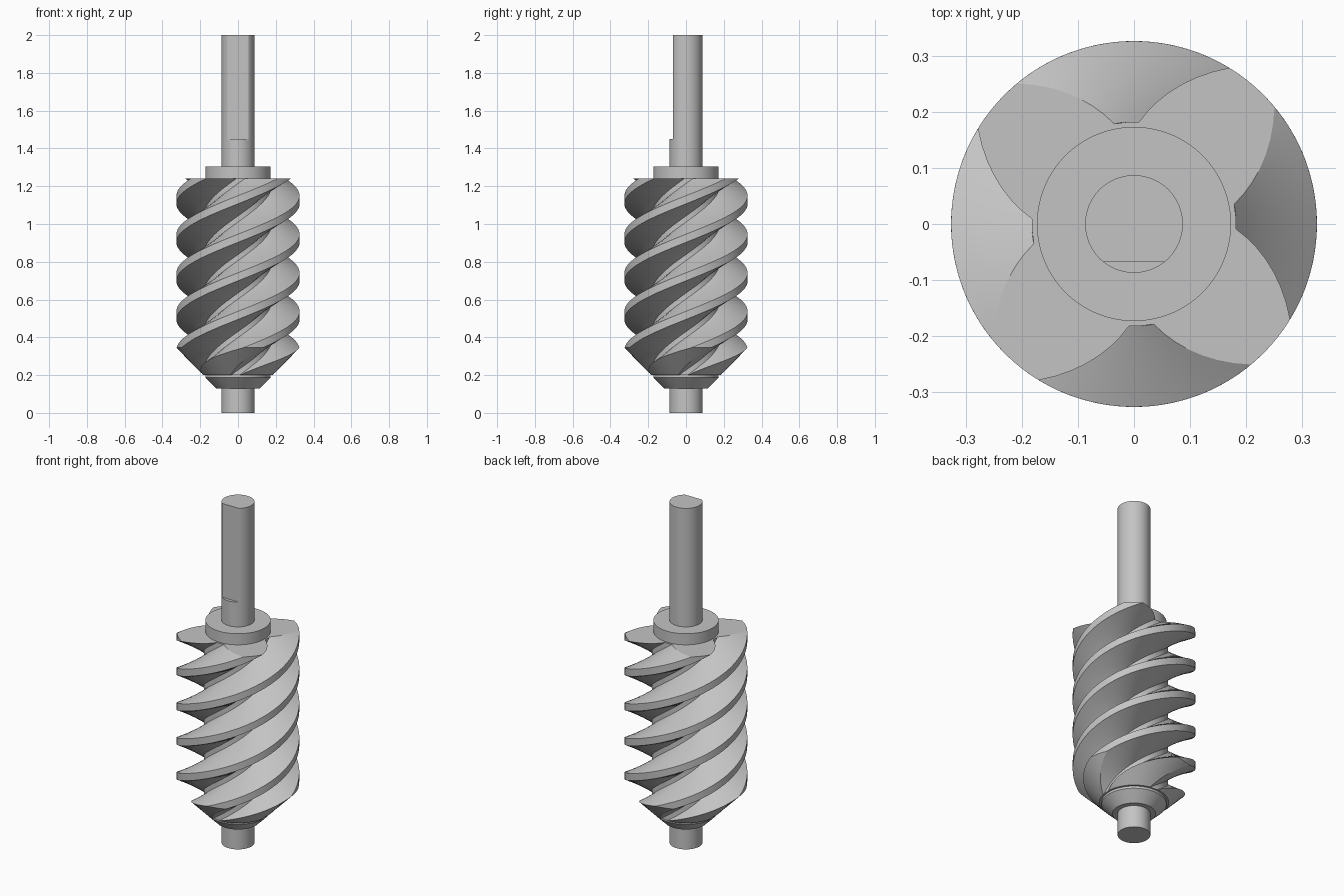
import bpy, bmesh
from math import cos, sin, pi, radians

cube = bpy.data.objects.get("Cube")
if cube:
    bpy.data.objects.remove(cube, do_unlink=True)

steel = bpy.data.materials.new("grey_steel")
steel.use_nodes = True
GREY = (0.55, 0.55, 0.55, 1)
steel.diffuse_color = GREY
steel.node_tree.nodes["Principled BSDF"].inputs["Base Color"].default_value = GREY


def loft(name, rings):
    """Skin a stack of equal-count rings and cap both ends."""
    bm = bmesh.new()
    loops = [[bm.verts.new(p) for p in ring] for ring in rings]
    n = len(loops[0])
    for a, b in zip(loops, loops[1:]):
        for i in range(n):
            j = (i + 1) % n
            bm.faces.new((a[i], a[j], b[j], b[i]))
    bm.faces.new(loops[0][::-1])
    bm.faces.new(loops[-1])
    bmesh.ops.remove_doubles(bm, verts=bm.verts, dist=1e-5)
    bmesh.ops.recalc_face_normals(bm, faces=bm.faces)
    mesh = bpy.data.meshes.new(name)
    bm.to_mesh(mesh)
    bm.free()
    mesh.materials.append(steel)
    obj = bpy.data.objects.new(name, mesh)
    bpy.context.collection.objects.link(obj)
    bpy.ops.object.select_all(action="DESELECT")
    obj.select_set(True)
    bpy.context.view_layer.objects.active = obj
    bpy.ops.object.shade_smooth_by_angle(angle=radians(25))
    return obj


def circle(r, z, flat=-1, n=128):
    """Round ring, optionally flattened on the front side."""
    return [(r * cos(2 * pi * i / n), max(flat, r * sin(2 * pi * i / n)), z)
            for i in range(n)]


# Shaft with a flat on the front of its upper end
R, FLAT = 0.087, -0.068
loft("shaft", [circle(R, 0), circle(R, 1.45),
               circle(R, 1.45, FLAT), circle(R, 2, FLAT)])

# Collars above and below the worm
loft("upper_collar", [circle(0.173, 1.235), circle(0.173, 1.305)])
loft("lower_collar", [circle(0.115, 0.13), circle(0.173, 0.187),
                      circle(0.173, 0.21)])

# Four-start right-handed worm, tapered at the bottom
BOTTOM, SHOULDER, TOP = 0.197, 0.345, 1.24
ROOT, OUTER, LEAD = 0.182, 0.326, 0.816
STARTS, FLOOR_HALF, MOUTH_HALF = 4, 7.0, 35.6


def worm_ring(z):
    t = min(1, (z - BOTTOM) / (SHOULDER - BOTTOM))
    tip = ROOT + (OUTER - ROOT) * t
    mouth = FLOOR_HALF + (MOUTH_HALF - FLOOR_HALF) * t
    flank = [(FLOOR_HALF + (mouth - FLOOR_HALF) * k / 7,
              ROOT + (tip - ROOT) * k / 7) for k in range(8)]
    tooth = [(-a, r) for a, r in flank[::-1]] + [(0, ROOT)] + flank
    land = 90 - 2 * mouth
    tooth += [(mouth + land * k / 8, tip) for k in range(1, 8)]
    turn = 4.2 + 360 * (z - TOP) / LEAD
    ring = []
    for s in range(STARTS):
        for a, r in tooth:
            ang = radians(a + turn + s * 360 / STARTS)
            ring.append((r * cos(ang), r * sin(ang), z))
    return ring


LOW, HIGH = 24, 110
heights = [BOTTOM + 0.003 + (SHOULDER - BOTTOM - 0.003) * i / LOW for i in range(LOW)]
heights += [SHOULDER + (TOP - SHOULDER) * i / HIGH for i in range(HIGH + 1)]
loft("worm_thread", [worm_ring(z) for z in heights])
